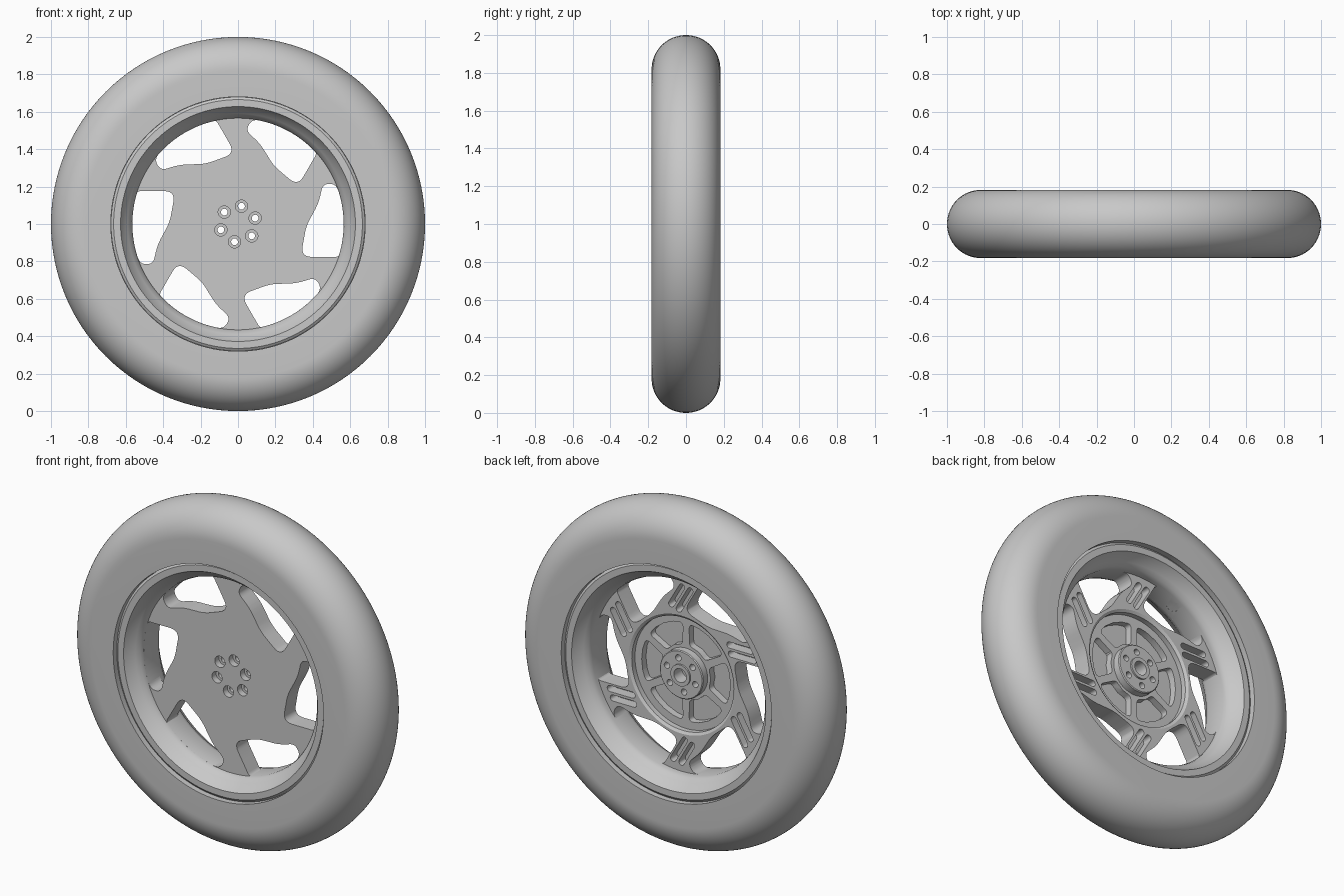
import bpy, bmesh
from math import sin, cos, pi, radians
from mathutils import Matrix, Vector

cube = bpy.data.objects.get("Cube")
if cube:
    bpy.data.objects.remove(cube, do_unlink=True)

grey = bpy.data.materials.new("plain_grey")
grey.use_nodes = True
GREY = (0.58, 0.58, 0.58, 1)
grey.diffuse_color = GREY
grey.node_tree.nodes["Principled BSDF"].inputs["Base Color"].default_value = GREY


def make_object(name, bm):
    bmesh.ops.recalc_face_normals(bm, faces=bm.faces)
    if bm.calc_volume(signed=True) < 0:
        bmesh.ops.reverse_faces(bm, faces=bm.faces)
    mesh = bpy.data.meshes.new(name)
    bm.to_mesh(mesh)
    bm.free()
    mesh.materials.append(grey)
    obj = bpy.data.objects.new(name, mesh)
    bpy.context.collection.objects.link(obj)
    return obj


def lathe(name, profile, steps=128):
    """Spin a (radius, y) profile around the axle; it closes unless it ends on the axle."""
    bm = bmesh.new()
    rings = []
    for r, y in profile:
        if r == 0:
            rings.append([bm.verts.new((0, y, 1))] * steps)
        else:
            rings.append([bm.verts.new((r * cos(2 * pi * k / steps), y,
                                        1 + r * sin(2 * pi * k / steps)))
                          for k in range(steps)])
    pairs = list(zip(rings, rings[1:]))
    if profile[0][0] > 0:
        pairs.append((rings[-1], rings[0]))
    for a, b in pairs:
        for k in range(steps):
            quad = (a[k - 1], a[k], b[k], b[k - 1])
            bm.faces.new(list(dict.fromkeys(quad)))
    return make_object(name, bm)


def polar(r, deg):
    return Vector((r * cos(radians(deg)), r * sin(radians(deg))))


def rounded(corners, n=6):
    """Round each (point, cut length) corner of an outline."""
    out = []
    for i, (p, d) in enumerate(corners):
        if not d:
            out.append(p)
            continue
        a = p + (corners[i - 1][0] - p).normalized() * d
        b = p + (corners[(i + 1) % len(corners)][0] - p).normalized() * d
        for k in range(n + 1):
            t = k / n
            out.append(a * (1 - t) ** 2 + p * 2 * t * (1 - t) + b * t * t)
    return out


def circle(centre, r, n=24):
    return [centre + polar(r, 360 * k / n) for k in range(n)]


def capsule(a, b, r, n=8):
    along = (b - a).normalized() * r
    side = Vector((-along.y, along.x))
    arc = [(cos(pi * k / n), sin(pi * k / n)) for k in range(n + 1)]
    return ([a + side * c - along * s for c, s in arc]
            + [b - side * c + along * s for c, s in arc])


def prism(bm, outline, turn, y0, y1):
    """Extrude a flat outline along the axle, turned about it."""
    rot = Matrix.Rotation(radians(turn), 2)
    pts = [rot @ p for p in outline]
    ends = [[bm.verts.new((p.x, y, p.y + 1)) for p in pts] for y in (y0, y1)]
    for loop in ends:
        bm.faces.new(loop)
    for i in range(len(pts)):
        bm.faces.new((ends[0][i - 1], ends[0][i], ends[1][i], ends[1][i - 1]))


def cut(obj, bm):
    cutter = make_object("cutter", bm)
    cutter.hide_render = True
    mod = obj.modifiers.new("cut", 'BOOLEAN')
    mod.operation, mod.solver, mod.object = 'DIFFERENCE', 'EXACT', cutter
    deps = bpy.context.evaluated_depsgraph_get()
    mesh = bpy.data.meshes.new_from_object(obj.evaluated_get(deps))
    obj.modifiers.clear()
    obj.data = mesh
    bpy.data.objects.remove(cutter, do_unlink=True)


def cut_six(obj, outline, y0, y1):
    bm = bmesh.new()
    for k in range(6):
        prism(bm, outline, 60 * k, y0, y1)
    cut(obj, bm)


# Tyre: flat sidewalls and a round tread
W = 0.182
tread = [(0.82 + 0.18 * sin(pi * k / 32), -W * cos(pi * k / 32)) for k in range(33)]
tyre = lathe("tyre", [(0.65, -0.12), (0.68, -0.12), (0.68, -W)]
             + tread + [(0.68, W), (0.68, 0.12), (0.65, 0.12)])

# Rim: lips set into the tyre on both sides and a waisted barrel
half = [(0.679, 0.15), (0.665, 0.16), (0.628, 0.16),
        (0.612, 0.13), (0.59, 0.105), (0.572, 0.085), (0.565, 0.06)]
rim = lathe("rim", half + [(r, -y) for r, y in reversed(half)])

# Valve hole through the barrel
bm = bmesh.new()
valve = polar(0.58, 118)
bmesh.ops.create_cone(bm, cap_ends=True, segments=24, radius1=0.033, radius2=0.033, depth=0.1,
                      matrix=Matrix.Translation((valve.x, 0, valve.y + 1))
                      @ Matrix.Rotation(radians(118 - 90), 4, (0, -1, 0)))
cut(rim, bm)

# Wheel disc: flat front, dished back with a hub boss and blind bore
FRONT, BACK = -0.063, 0.04
disc = lathe("wheel_disc", [
    (0, FRONT), (0.58, FRONT), (0.58, BACK), (0.345, BACK), (0.33, 0.03),
    (0.33, 0), (0.14, 0), (0.14, 0.04), (0.135, 0.045), (0.062, 0.045),
    (0.062, 0.055), (0.04, 0.055), (0.04, -0.02), (0, -0.02)])

# Windows between the spokes
window = rounded(
    [(Vector((0.335, -0.176)), 0.06), (Vector((0.54, -0.176)), 0.02)]
    + [(polar(0.566, a), 0) for a in range(-13, 18, 5)]
    + [(Vector((0.522, 0.215)), 0.033), (Vector((0.455, 0.215)), 0.033),
       (Vector((0.43, 0.11)), 0.04), (Vector((0.365, -0.01)), 0.04)])
cut_six(disc, window, -0.2, 0.2)

# Rounded pockets in the dish, leaving thin ribs
pocket = rounded(
    [(polar(0.287, -26), 0.03), (polar(0.287, -13), 0), (polar(0.287, 0), 0),
     (polar(0.287, 13), 0), (polar(0.287, 26), 0.03),
     (polar(0.16, 22), 0.02), (polar(0.16, 0), 0), (polar(0.16, -22), 0.02)])
cut_six(disc, pocket, -0.04, 0.02)

# A pair of slots in the back of each spoke
along = polar(1, 60)
for base, start, end in ((Vector((0.377, 0.243)), -0.08, 0.065),
                         (Vector((0.421, 0.218)), -0.09, 0.045)):
    cut_six(disc, capsule(base + along * start, base + along * end, 0.018), -0.02, 0.1)

# Bolt holes, counterbored from the front
bolt = polar(0.097, 19)
cut_six(disc, circle(bolt, 0.018), -0.2, 0.2)
cut_six(disc, circle(bolt, 0.033), -0.2, -0.025)

# Smooth shading with sharp edges kept
for obj in (tyre, rim, disc):
    bpy.ops.object.select_all(action='DESELECT')
    obj.select_set(True)
    bpy.context.view_layer.objects.active = obj
    bpy.ops.object.shade_smooth_by_angle(angle=radians(30))
